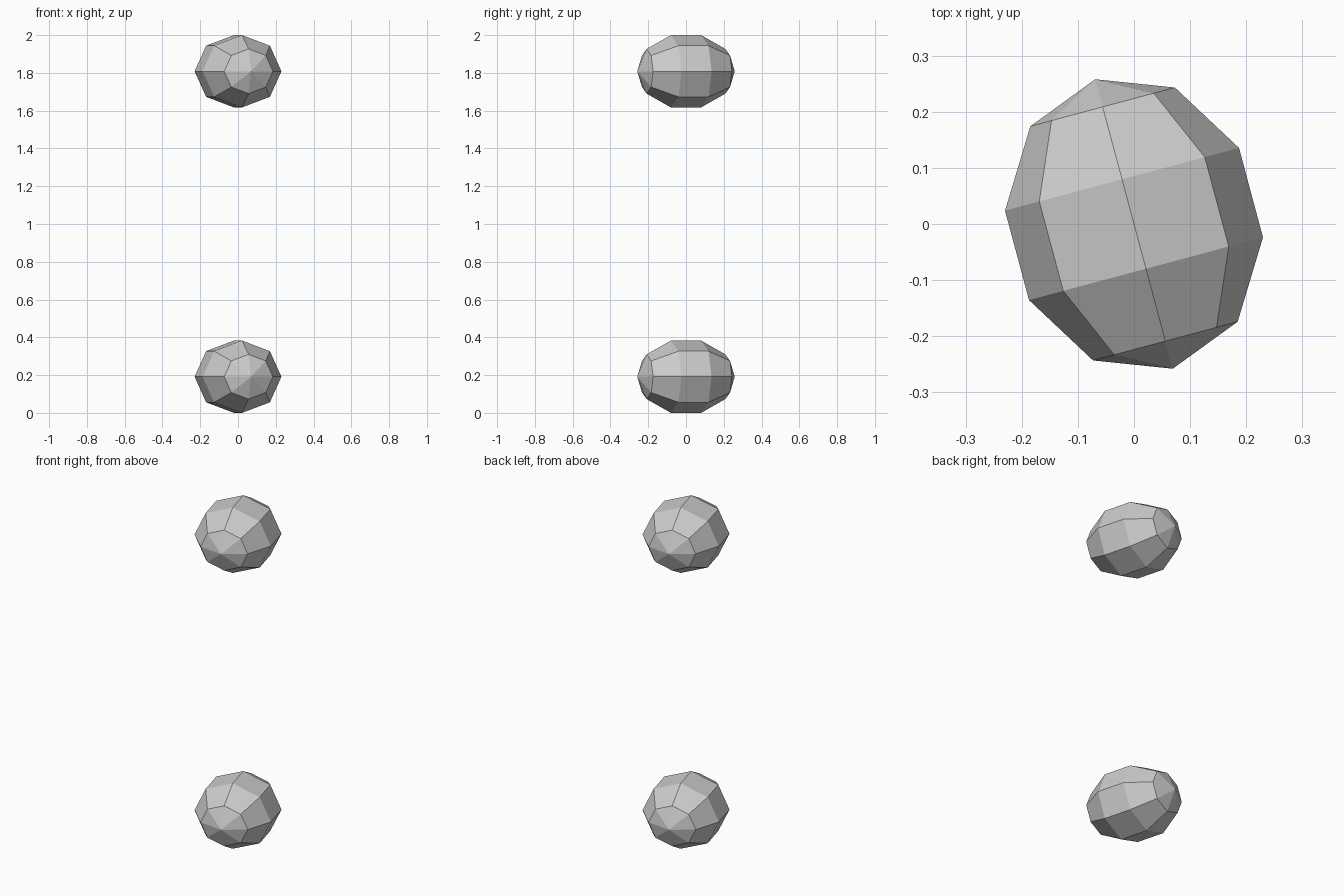
import bpy, bmesh, math
from mathutils import Matrix

cube = bpy.data.objects.get("Cube")
if cube:
    bpy.data.objects.remove(cube, do_unlink=True)

# Plain grey surface
grey = bpy.data.materials.new("light_grey")
grey.use_nodes = True
grey.diffuse_color = (0.6, 0.6, 0.6, 1)
grey.node_tree.nodes["Principled BSDF"].inputs["Base Color"].default_value = grey.diffuse_color

HALF_WIDTH, HALF_LENGTH, HALF_HEIGHT = 0.227, 0.267, 0.2013
TURN = math.radians(15)
# Top and bottom rings end short of the full radius
REACH = HALF_HEIGHT * math.cos(math.radians(18))


def faceted_ball(name, z):
    """Coarse sphere with its poles laid along y, stretched and turned."""
    bm = bmesh.new()
    bmesh.ops.create_uvsphere(bm, u_segments=8, v_segments=5, radius=1)
    shape = (Matrix.Translation((0, 0, z))
             @ Matrix.Rotation(TURN, 4, 'Z')
             @ Matrix.Diagonal((HALF_WIDTH, HALF_LENGTH, HALF_HEIGHT, 1))
             @ Matrix.Rotation(math.pi / 2, 4, 'X'))
    bm.transform(shape)
    bmesh.ops.recalc_face_normals(bm, faces=bm.faces)
    mesh = bpy.data.meshes.new(name)
    bm.to_mesh(mesh)
    bm.free()
    mesh.materials.append(grey)
    bpy.context.collection.objects.link(bpy.data.objects.new(name, mesh))


# Lower and upper balls
faceted_ball("lower_ball", REACH)
faceted_ball("upper_ball", 2 - REACH)
